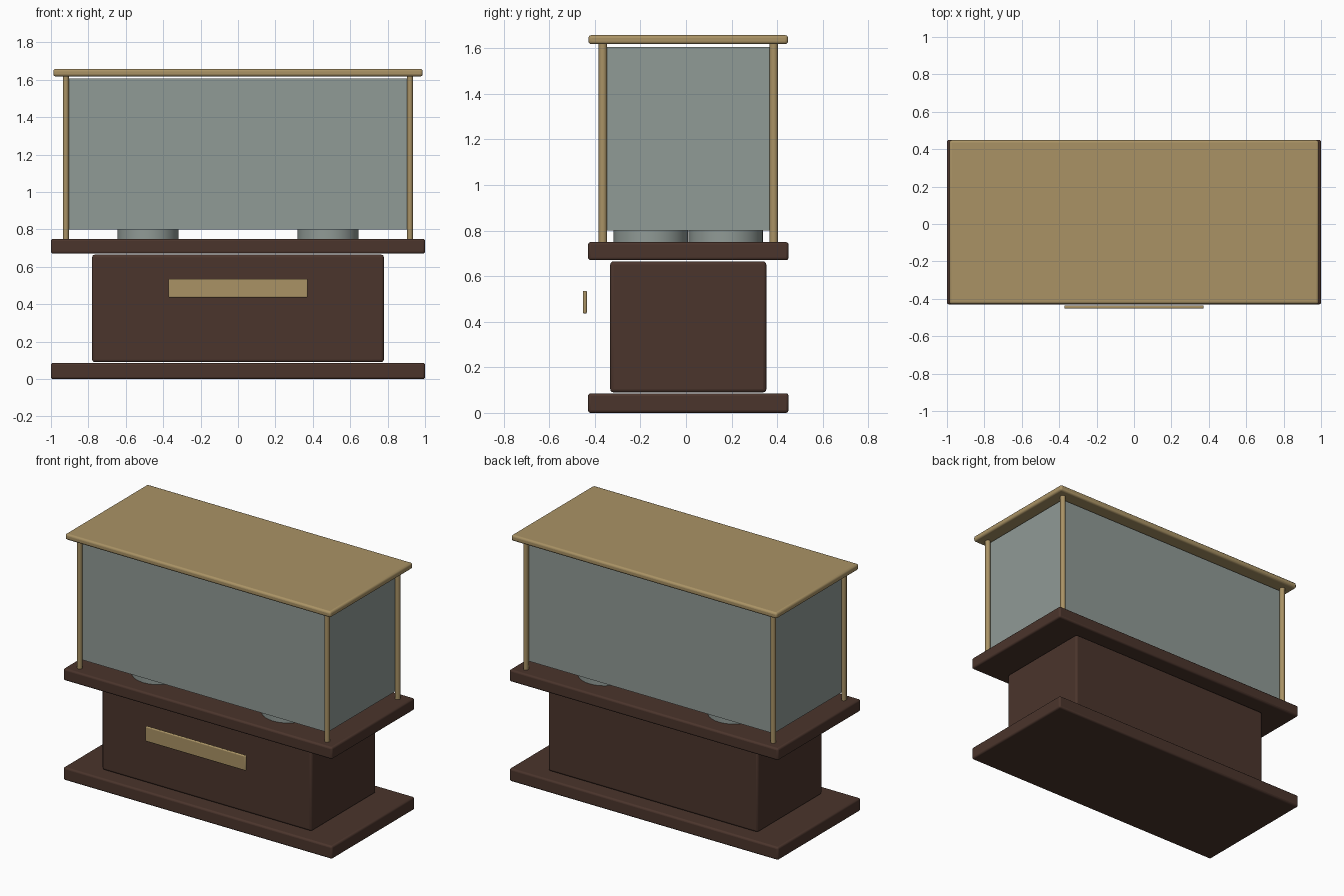
import bpy
import math

old = bpy.data.objects.get("Cube")
if old:
    bpy.data.objects.remove(old, do_unlink=True)

CY = 0.01  # depth centre of the cabinet


def material(name, rgb):
    m = bpy.data.materials.new(name)
    m.use_nodes = True
    col = (*rgb, 1.0)
    m.diffuse_color = col
    m.node_tree.nodes["Principled BSDF"].inputs["Base Color"].default_value = col
    return m


wood = material("dark_brown_wood", (0.070, 0.035, 0.025))
brass = material("aged_brass", (0.40, 0.29, 0.13))
glass = material("grey_green_glass", (0.28, 0.325, 0.305))


def finish(name, mat):
    ob = bpy.context.object
    ob.name = name
    ob.data.materials.append(mat)
    return ob


def box(name, mat, width, depth, z0, z1, y=CY, bevel=0.0, segments=3):
    """Rounded block centred on x, spanning z0 to z1."""
    bpy.ops.mesh.primitive_cube_add(size=1, location=(0, y, (z0 + z1) / 2))
    ob = finish(name, mat)
    ob.scale = (width, depth, z1 - z0)
    bpy.ops.object.transform_apply(location=False, rotation=False, scale=True)
    if bevel:
        mod = ob.modifiers.new("rounded_edges", 'BEVEL')
        mod.width = bevel
        mod.segments = segments
        bpy.ops.object.shade_smooth_by_angle(angle=math.radians(35))
    return ob


def cylinder(name, mat, x, y, rx, ry, z0, z1, sides):
    bpy.ops.mesh.primitive_cylinder_add(
        vertices=sides, radius=1, depth=1, location=(x, y, (z0 + z1) / 2))
    ob = finish(name, mat)
    ob.scale = (rx, ry, z1 - z0)
    bpy.ops.object.transform_apply(location=False, rotation=False, scale=True)
    bpy.ops.object.shade_smooth_by_angle(angle=math.radians(40))
    return ob


# Wooden pedestal
box("base_plinth", wood, 2.0, 0.88, 0.0, 0.086, bevel=0.012)
box("cabinet_body", wood, 1.56, 0.685, 0.09, 0.665, bevel=0.014)
box("table_top", wood, 2.0, 0.88, 0.67, 0.75, bevel=0.012)

# Name plate standing in front of the cabinet
box("front_plate", brass, 0.745, 0.018, 0.436, 0.536, y=-0.444, bevel=0.006)

# Glass case and brass lid
box("glass_case", glass, 1.82, 0.72, 0.80, 1.606)
box("lid", brass, 1.975, 0.876, 1.618, 1.658, bevel=0.013)

# Corner posts and display discs, one of each per quarter
for sx, side in ((-1, "right"), (1, "left")):
    for sy, end in ((-1, "front"), (1, "back")):
        cylinder(f"{end}_{side}_post", brass, sx * 0.92, CY + sy * 0.375,
                 0.016, 0.018, 0.745, 1.622, 16)
        cylinder(f"{end}_{side}_disc", glass, sx * 0.482, CY + sy * 0.165,
                 0.163, 0.163, 0.748, 0.83, 32)
